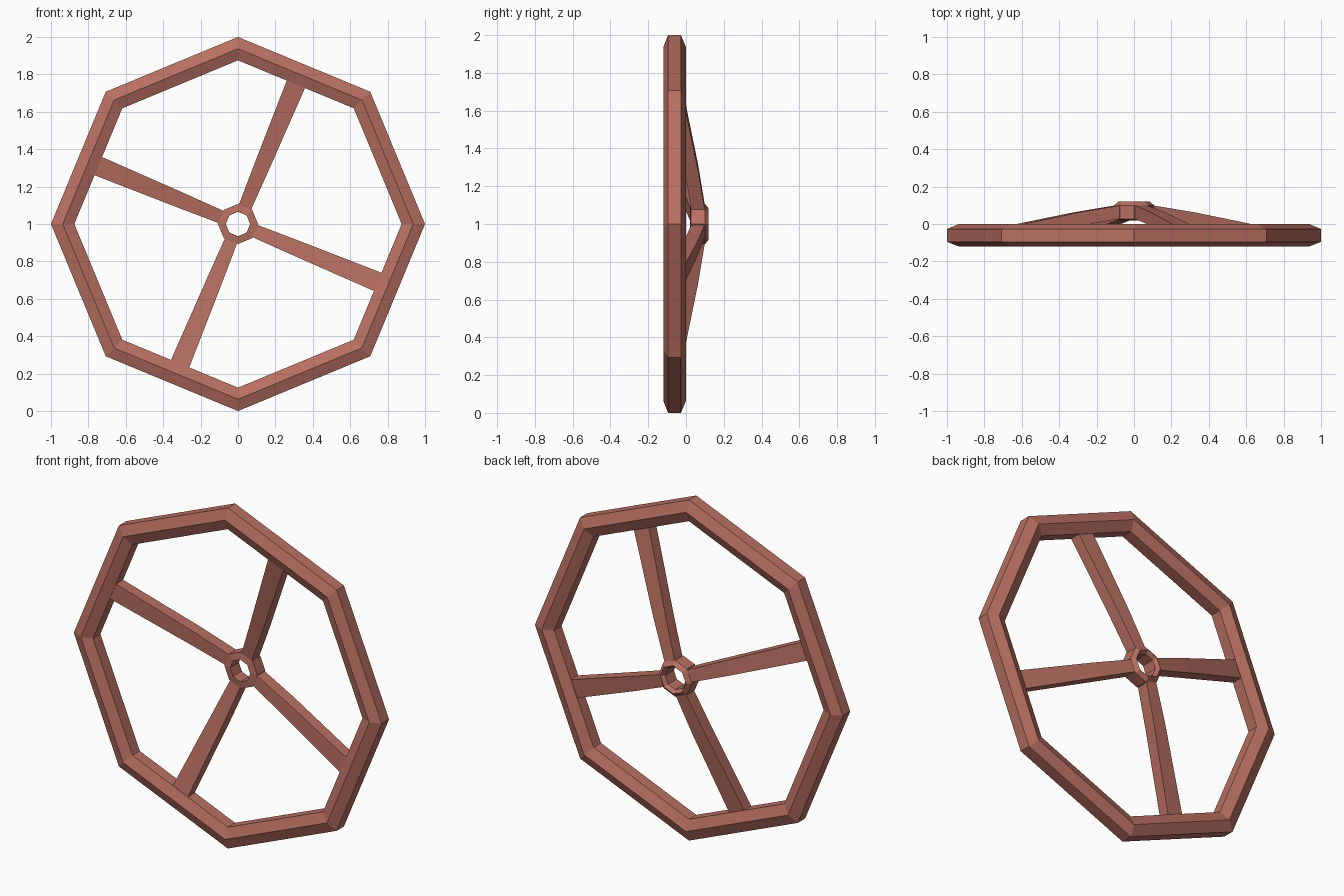
import bpy, bmesh, math
from mathutils import Vector

if "Cube" in bpy.data.objects:
    bpy.data.objects.remove(bpy.data.objects["Cube"])

CENTRE_Z = 1.0
paint = bpy.data.materials.new("dull red paint")
paint.diffuse_color = (0.48, 0.16, 0.12, 1)
paint.use_nodes = True
paint.node_tree.nodes["Principled BSDF"].inputs["Base Color"].default_value = paint.diffuse_color


def finish(name, bm):
    bmesh.ops.recalc_face_normals(bm, faces=bm.faces)
    mesh = bpy.data.meshes.new(name)
    bm.to_mesh(mesh)
    bm.free()
    mesh.materials.append(paint)
    obj = bpy.data.objects.new(name, mesh)
    bpy.context.collection.objects.link(obj)
    return obj


def polar(r, angle, y, side=0.0):
    """Point at radius r on the wheel, shifted sideways across the radius."""
    c, s = math.cos(angle), math.sin(angle)
    return Vector((r * c - side * s, y, CENTRE_Z + r * s + side * c))


def bridge(bm, loops, closed):
    n = len(loops[0])
    last = len(loops) if closed else len(loops) - 1
    for i in range(last):
        a, b = loops[i], loops[(i + 1) % len(loops)]
        for j in range(n):
            k = (j + 1) % n
            bm.faces.new((a[j], a[k], b[k], b[j]))


def ring(name, profile, sides=8):
    """Closed (radius, y) profile swept round the wheel axis."""
    bm = bmesh.new()
    loops = [[bm.verts.new(polar(r, math.tau * i / sides, y)) for r, y in profile]
             for i in range(sides)]
    bridge(bm, loops, True)
    return finish(name, bm)


def spoke(name, angle, sections):
    """Rectangular bar through (radius, front y, back y, half width) sections."""
    bm = bmesh.new()
    loops = [[bm.verts.new(polar(r, angle, y, w))
              for y, w in ((y0, -h), (y0, h), (y1, h), (y1, -h))]
             for r, y0, y1, h in sections]
    bridge(bm, loops, False)
    bm.faces.new(loops[0])
    bm.faces.new(loops[-1])
    return finish(name, bm)


# Rim: octagon with a hexagonal cross-section
ring("rim", [(1.0, -0.095), (1.0, -0.027), (0.937, 0.0),
             (0.875, -0.027), (0.875, -0.095), (0.937, -0.12)])

# Hub: small open octagonal collar, chamfered at the back
ring("hub", [(0.107, 0.026), (0.107, 0.10), (0.083, 0.12),
             (0.065, 0.10), (0.065, 0.02)])

# Four spokes sweeping back from the rim to the hub
for i in range(4):
    spoke(f"spoke_{i + 1}", math.radians(67.5 + 90 * i),
          [(0.092, 0.028, 0.10, 0.035),
           (0.33, -0.008, 0.063, 0.042),
           (0.82, -0.095, -0.031, 0.053)])
